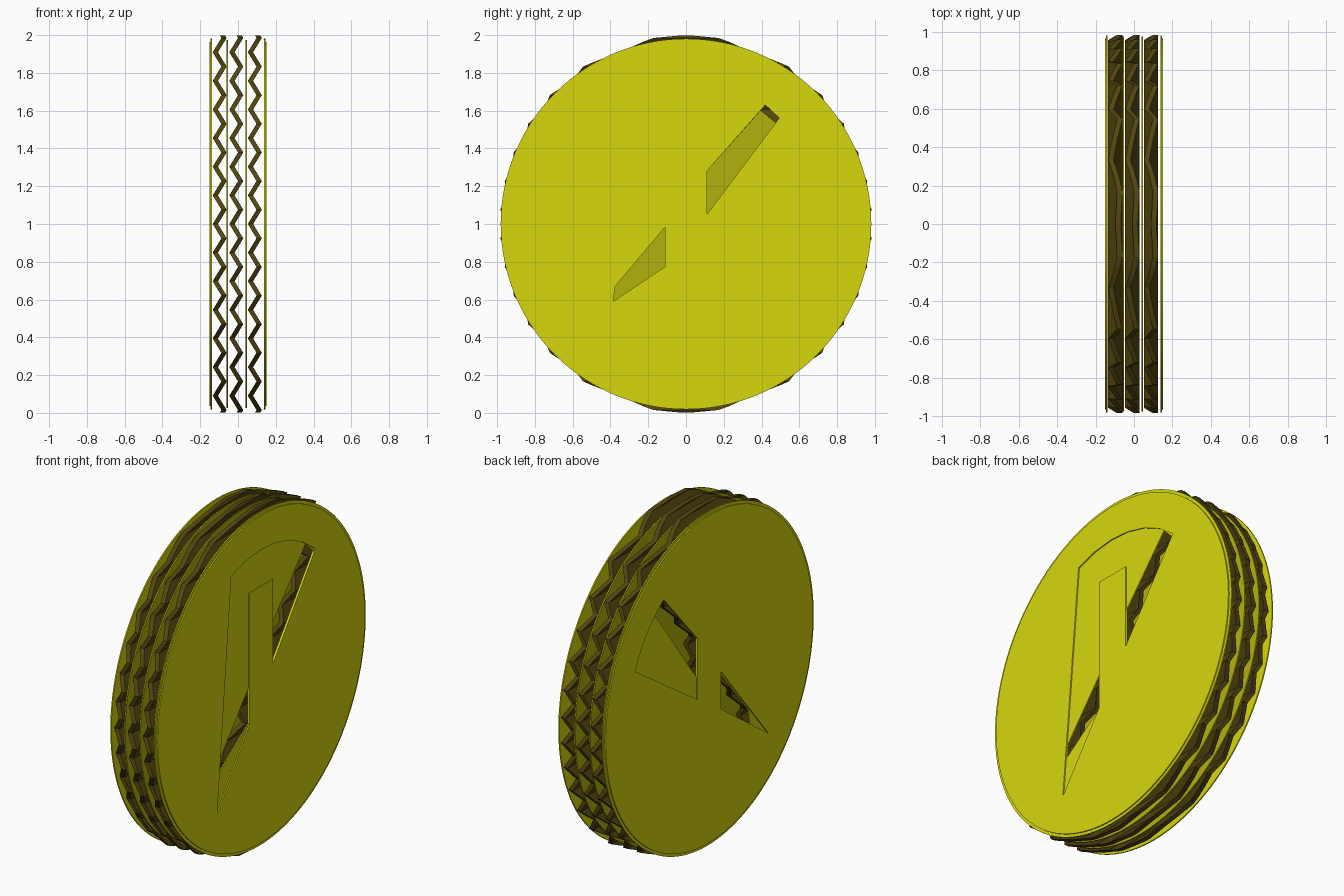
import bpy, bmesh, math

if "Cube" in bpy.data.objects:
    bpy.data.objects.remove(bpy.data.objects["Cube"])


def material(name, color):
    m = bpy.data.materials.new(name)
    m.use_nodes = True
    m.diffuse_color = (*color, 1)
    m.node_tree.nodes["Principled BSDF"].inputs["Base Color"].default_value = (*color, 1)
    return m


yellow = material("yellow", (0.68, 0.68, 0.004))
dim_yellow = material("dim yellow", (0.44, 0.44, 0.004))
dark_olive = material("dark olive", (0.085, 0.06, 0.005))


def make_object(name, bm, mat=None):
    bmesh.ops.recalc_face_normals(bm, faces=bm.faces)
    mesh = bpy.data.meshes.new(name)
    bm.to_mesh(mesh)
    bm.free()
    obj = bpy.data.objects.new(name, mesh)
    bpy.context.collection.objects.link(obj)
    if mat:
        mesh.materials.append(mat)
    return obj


def prism(name, outline, x0, x1, mat=None):
    """Extrude a (y, z) outline along x."""
    bm = bmesh.new()
    face = bm.faces.new([bm.verts.new((x0, y, z)) for y, z in outline])
    ext = bmesh.ops.extrude_face_region(bm, geom=[face])["geom"]
    moved = [v for v in ext if isinstance(v, bmesh.types.BMVert)]
    bmesh.ops.translate(bm, verts=moved, vec=(x1 - x0, 0, 0))
    return make_object(name, bm, mat)


def arc(radius, a0, a1, steps):
    angles = [math.radians(a0 + (a1 - a0) * i / steps) for i in range(steps + 1)]
    return [(radius * math.cos(a), 1 + radius * math.sin(a)) for a in angles]


def disc(name, radius, x0, x1, mat):
    return prism(name, arc(radius, 0, 360, 128)[:-1], x0, x1, mat)


def cut(obj, outlines, x0, x1):
    """Cut outlines through an object between two x positions."""
    for outline in outlines:
        cutter = prism("cutter", outline, x0, x1)
        cutter.hide_render = True
        mod = obj.modifiers.new("cut", 'BOOLEAN')
        mod.operation, mod.solver, mod.object = 'DIFFERENCE', 'EXACT', cutter
        result = bpy.data.meshes.new_from_object(
            obj.evaluated_get(bpy.context.evaluated_depsgraph_get()))
        obj.modifiers.clear()
        obj.data = result
        bpy.data.objects.remove(cutter)


def smooth(obj):
    bpy.ops.object.select_all(action='DESELECT')
    obj.select_set(True)
    bpy.context.view_layer.objects.active = obj
    bpy.ops.object.shade_smooth_by_angle(angle=math.radians(30))


def corrugated_sheet(name, centre):
    """Zigzag sheet running along y, trimmed round, slightly wider on its +x side."""
    swing, half, ridges, steps = 0.023, 0.014, 13, 8
    reach = 0.985
    levels = [reach * (2 * i / (ridges * steps) - 1) for i in range(ridges * steps + 1)]
    levels = [-0.999] + levels + [0.999]
    bm = bmesh.new()
    rings = []
    for z in levels:
        phase = ((z + reach) / (2 * reach) * ridges) % 1
        wave = 4 * abs(phase - 0.5) - 1
        ring = []
        for side in (-half, half):
            x = swing * wave + side
            radius = 0.985 + 0.015 * wave
            y = 0.986 * math.sqrt(max(radius ** 2 - z * z, 0.0004))
            for sign in (-1, 1):
                ring.append(bm.verts.new((centre + x, sign * y, 1 + z)))
        rings.append([ring[0], ring[1], ring[3], ring[2]])
    for a, b in zip(rings, rings[1:]):
        for i in range(4):
            j = (i + 1) % 4
            bm.faces.new((a[i], a[j], b[j], b[i]))
    bm.faces.new(rings[0])
    bm.faces.new(rings[-1])
    bmesh.ops.triangulate(bm, faces=bm.faces)
    return make_object(name, bm, dark_olive)


# Cutout outlines as (y, z): one hooked shape on the left, two wedges on the right
hook = arc(0.763, 111.5, 49, 6) + [(0.50, 1.57), (0.11, 1.05), (0.11, 1.545), (-0.11, 1.545),
                                   (-0.11, 0.77), (-0.41, 0.36)]
upper_wedge = arc(0.757, 24, 56, 6) + [(0.11, 1.28), (0.11, 0.92)]
lower_wedge = [(-0.11, 1.0), (-0.55, 0.47), (-0.11, 0.78)]

# Deep holes where the two designs overlap
upper_hole = [(0.42, 1.63), (0.495, 1.56), (0.11, 1.05), (0.11, 1.28)]
upper_core = [(0.395, 1.60), (0.475, 1.535), (0.11, 1.05), (0.11, 1.28)]
lower_hole = [(-0.11, 0.985), (-0.375, 0.67), (-0.385, 0.59), (-0.11, 0.775)]

# Outer skins and the facing plates below them
for side, sign, outlines in (("left", 1, [hook]), ("right", -1, [upper_wedge, lower_wedge])):
    skin = disc(side + "_skin", 0.964, sign * 0.145, sign * 0.152, yellow)
    cut(skin, outlines, sign * 0.13, sign * 0.17)
    smooth(skin)
    plate = disc(side + "_facing_plate", 0.981, sign * 0.138, sign * 0.145, yellow)
    cut(plate, [upper_hole, lower_hole], sign * 0.12, sign * 0.16)
    smooth(plate)

# Inner divider plates
for side, x in (("left", 0.043), ("right", -0.056)):
    smooth(disc(side + "_divider_plate", 0.975, x - 0.004, x + 0.004, dim_yellow))

# Three corrugated cores, the outer two opened behind the holes
left_core = corrugated_sheet("left_corrugated_core", 0.089)
corrugated_sheet("middle_corrugated_core", -0.009)
right_core = corrugated_sheet("right_corrugated_core", -0.097)
cut(left_core, [upper_core, lower_hole], 0.048, 0.137)
cut(right_core, [upper_core, lower_hole], -0.137, -0.055)
